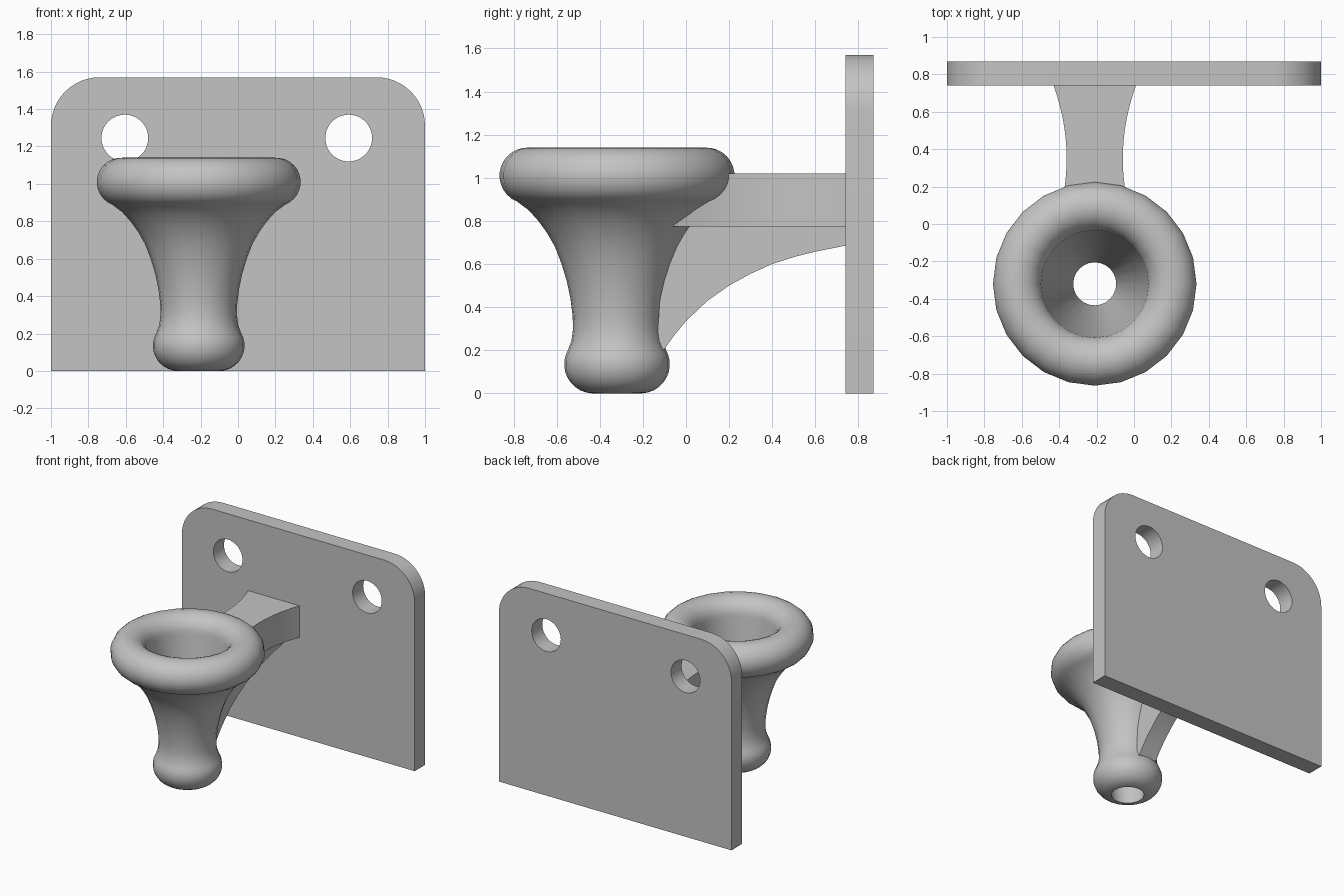
import bpy, bmesh
from math import sin, cos, pi, radians, atan2
from mathutils import Vector, Matrix

if "Cube" in bpy.data.objects:
    bpy.data.objects.remove(bpy.data.objects["Cube"])

grey = bpy.data.materials.new("plain grey")
grey.use_nodes = True
colour = (0.55, 0.55, 0.55, 1)
grey.diffuse_color = colour
grey.node_tree.nodes["Principled BSDF"].inputs["Base Color"].default_value = colour

CX, CY = -0.21, -0.32          # axis of the cup
PLATE_Y, BACK_Y = 0.74, 0.87   # front and back of the wall plate


def arc(cx, cy, r, start, end, steps):
    """Points on an arc, angles in degrees."""
    angles = [radians(start + (end - start) * i / steps) for i in range(steps + 1)]
    return [(cx + r * cos(a), cy + r * sin(a)) for a in angles]


def finish(name, bm, angle=35):
    bmesh.ops.recalc_face_normals(bm, faces=bm.faces)
    mesh = bpy.data.meshes.new(name)
    bm.to_mesh(mesh)
    bm.free()
    mesh.materials.append(grey)
    obj = bpy.data.objects.new(name, mesh)
    bpy.context.collection.objects.link(obj)
    bpy.ops.object.select_all(action='DESELECT')
    obj.select_set(True)
    bpy.context.view_layer.objects.active = obj
    bpy.ops.object.shade_smooth_by_angle(angle=radians(angle))
    return obj


def extrude_outline(name, loops, place, depth):
    """Fill an outline (further loops are holes) and extrude it by depth."""
    bm = bmesh.new()
    edges = []
    for loop in loops:
        verts = [bm.verts.new(place(a, b)) for a, b in loop]
        edges += [bm.edges.new((verts[i - 1], v)) for i, v in enumerate(verts)]
    bmesh.ops.triangle_fill(bm, edges=edges, use_beauty=True)
    ext = bmesh.ops.extrude_face_region(bm, geom=bm.faces[:], use_keep_orig=True)
    moved = [g for g in ext["geom"] if isinstance(g, bmesh.types.BMVert)]
    bmesh.ops.translate(bm, verts=moved, vec=Vector(depth))
    return finish(name, bm)


# Wall plate with two rounded top corners and two screw holes
corner = 0.26
top = 1.57
outline = [(-1, 0), (1, 0)]
outline += arc(1 - corner, top - corner, corner, 0, 90, 12)
outline += arc(corner - 1, top - corner, corner, 90, 180, 12)
holes = [arc(x, 1.245, 0.125, 0, 352.5, 47) for x in (-0.605, 0.592)]
extrude_outline("wall_plate", [outline] + holes,
                lambda x, z: (x, PLATE_Y, z), (0, BACK_Y - PLATE_Y, 0))

# Funnel cup: rolled rim, flared body, rounded foot, conical bore
profile = arc(0.11, 0.135, 0.135, -87, 30, 10)
profile += [(0.211, 0.245), (0.204, 0.3), (0.206, 0.36), (0.216, 0.44),
            (0.233, 0.52), (0.257, 0.6), (0.288, 0.68), (0.325, 0.745),
            (0.365, 0.8), (0.41, 0.85)]
profile += arc(0.415, 1.01, 0.13, -68, 180, 20)
profile += [(0.115, 0)]
bm = bmesh.new()
ring = [bm.verts.new((CX + r, CY, z)) for r, z in profile]
ring_edges = [bm.edges.new((ring[i - 1], v)) for i, v in enumerate(ring)]
bmesh.ops.spin(bm, geom=ring + ring_edges, cent=(CX, CY, 0), axis=(0, 0, 1),
               angle=2 * pi, steps=24)
bmesh.ops.remove_doubles(bm, verts=bm.verts, dist=0.0005)
finish("funnel_cup", bm)

# Arm: waisted block whose inner end follows the cup wall
side = []
for i in range(15):
    y = PLATE_Y - 0.82 * i / 14
    side.append((0.15 + 0.07 * ((y - 0.35) / 0.39) ** 2, y))
end = arc(0, CY, 0.31, 52, 128, 12)
arm = side + end + [(-x, y) for x, y in reversed(side)]
extrude_outline("arm_block", [arm], lambda x, y: (CX + x, y, 0.775), (0, 0, 0.245))

# Web: thin curved brace under the arm
brace = [(PLATE_Y, 0.775), (PLATE_Y, 0.685), (0.6, 0.657), (0.5, 0.632), (0.4, 0.6),
         (0.3, 0.555), (0.2, 0.5), (0.1, 0.43), (0, 0.335), (-0.06, 0.262),
         (-0.1, 0.205), (-0.14, 0.2), (-0.13, 0.3), (-0.12, 0.45), (-0.085, 0.6),
         (-0.03, 0.775)]
extrude_outline("brace_web", [brace], lambda y, z: (CX - 0.075, y, z), (0.15, 0, 0))
